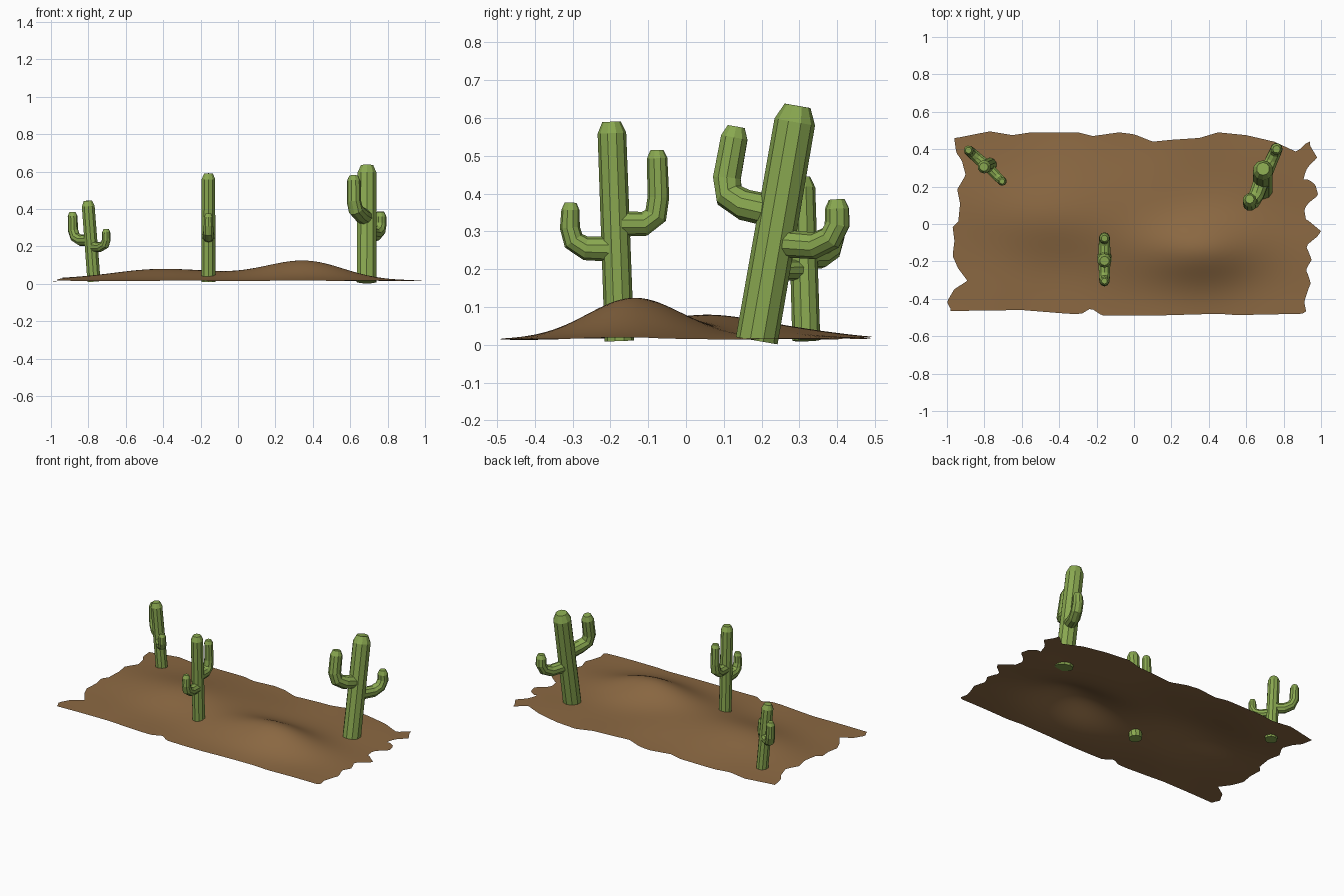
import bpy, bmesh, math
from mathutils import Vector

if "Cube" in bpy.data.objects:
    bpy.data.objects.remove(bpy.data.objects["Cube"])


def material(name, color):
    m = bpy.data.materials.new(name)
    m.diffuse_color = (*color, 1)
    m.use_nodes = True
    m.node_tree.nodes["Principled BSDF"].inputs["Base Color"].default_value = m.diffuse_color
    return m


GREEN = material("cactus_green", (0.25, 0.39, 0.08))
SAND = material("sand_brown", (0.26, 0.14, 0.055))


def make_object(name, bm, mat):
    bmesh.ops.recalc_face_normals(bm, faces=bm.faces[:])
    me = bpy.data.meshes.new(name)
    bm.to_mesh(me)
    bm.free()
    me.materials.append(mat)
    ob = bpy.data.objects.new(name, me)
    bpy.context.collection.objects.link(ob)
    return ob


def tube(bm, points, r0, r1, sides=10):
    """Faceted tube along points, with a chamfered tip."""
    pts = [Vector(p) for p in points]
    end_dir = (pts[-1] - pts[-2]).normalized()
    pts.insert(-1, pts[-1] - end_dir * r1 * 0.8)
    n = len(pts)
    ref = Vector((1, 0, 0)) if abs(end_dir.z) > 0.5 else Vector((0, 0, 1))
    # a bent arm lies in one plane, so its normal is a steady frame axis
    bend = (pts[1] - pts[0]).cross(pts[-1] - pts[0])
    if bend.length > 1e-4:
        ref = bend.normalized()
    rings = []
    for i, p in enumerate(pts):
        t = (pts[min(i + 1, n - 1)] - pts[max(i - 1, 0)]).normalized()
        a = (ref - t * ref.dot(t)).normalized()
        b = t.cross(a)
        r = r0 + (r1 - r0) * i / (n - 2) if i < n - 1 else r1 * 0.64
        ring = []
        for k in range(sides):
            ang = 2 * math.pi * (k + 0.5) / sides
            ring.append(bm.verts.new(p + a * r * math.cos(ang) + b * r * math.sin(ang)))
        rings.append(ring)
    for lo, hi in zip(rings, rings[1:]):
        for k in range(sides):
            j = (k + 1) % sides
            bm.faces.new((lo[k], lo[j], hi[j], hi[k]))
    bm.faces.new(rings[0][::-1])
    bm.faces.new(rings[-1])


def cactus(name, trunk, radius, arms):
    parts = [("trunk", trunk, radius, radius * 0.97)]
    parts += [("arm_%d" % (i + 1), *arm) for i, arm in enumerate(arms)]
    for part, path, r0, r1 in parts:
        bm = bmesh.new()
        tube(bm, path, r0, r1)
        make_object(name + "_" + part, bm, GREEN)


# Left cactus
cactus("left_cactus", [(-.77, .318, .012), (-.803, .305, .444)], .037, [
    ([(-.788, .31, .232), (-.84, .355, .232), (-.87, .382, .25), (-.882, .392, .285),
      (-.885, .394, .383)], .032, .026),
    ([(-.785, .31, .198), (-.735, .258, .197), (-.712, .237, .21), (-.704, .228, .235),
      (-.705, .228, .293)], .028, .022)])

# Middle cactus
cactus("middle_cactus", [(-.158, -.176, .01), (-.158, -.197, .59)], .039, [
    ([(-.158, -.18, .32), (-.158, -.11, .32), (-.158, -.08, .342), (-.158, -.073, .39),
      (-.158, -.077, .515)], .034, .027),
    ([(-.158, -.18, .253), (-.158, -.265, .255), (-.158, -.297, .275), (-.158, -.307, .31),
      (-.158, -.305, .376)], .034, .024)])

# Right cactus, the largest, leaning back
cactus("right_cactus", [(.688, .187, .011), (.69, .295, .632)], .056, [
    ([(.688, .245, .35), (.655, .155, .37), (.63, .115, .395), (.62, .108, .44),
      (.618, .133, .577)], .043, .037),
    ([(.69, .23, .27), (.735, .34, .262), (.755, .383, .283), (.762, .402, .32),
      (.762, .40, .385)], .037, .031)])

# Ragged outline of the sand sheet: (position along edge, edge coordinate)
BACK = [(-.95, .46), (-.85, .48), (-.77, .495), (-.65, .475), (-.55, .49), (-.3, .49),
        (-.22, .47), (-.08, .49), (0, .48), (.1, .44), (.2, .45), (.35, .46), (.45, .49),
        (.6, .475), (.75, .44), (.87, .385), (.93, .44)]
FRONT = [(-.97, -.465), (-.6, -.46), (-.35, -.48), (-.28, -.48), (-.23, -.45), (-.17, -.49),
         (.1, -.49), (.45, -.48), (.55, -.487), (.9, -.48), (.93, -.46)]
LEFT = [(-.47, -.98), (-.43, -1), (-.36, -.96), (-.32, -.89), (-.25, -.94), (-.18, -.97),
        (-.1, -.96), (-.02, -.97), (0, -.94), (.1, -.93), (.18, -.945), (.25, -.9),
        (.33, -.92), (.38, -.95), (.45, -.96)]
RIGHT = [(-.48, .92), (-.42, .91), (-.33, .945), (-.25, .92), (-.2, .95), (-.12, .92),
         (-.07, .98), (-.04, 1), (.03, .92), (.1, .91), (.16, .985), (.22, .97),
         (.27, .905), (.31, .92), (.37, .98), (.44, .94)]


def lerp(table, t):
    if t <= table[0][0]:
        return table[0][1]
    for (a, va), (b, vb) in zip(table, table[1:]):
        if t <= b:
            return va + (vb - va) * (t - a) / (b - a)
    return table[-1][1]


# Dunes: centre x, centre y, width x, width y, height
DUNES = [(.36, -.14, .3, .17, .098), (-.4, .03, .4, .2, .04), (-.35, .18, .6, .26, .028),
         (.05, -.1, .4, .2, .018)]


def height(x, y):
    z = .015 + .002 * math.sin(9 * x + 4 * y) * math.sin(11 * y - 3 * x)
    for cx, cy, wx, wy, h in DUNES:
        z += h * math.exp(-((x - cx) / wx) ** 2 - ((y - cy) / wy) ** 2)
    return z


# Sand ground
NX, NY = 100, 64
bm = bmesh.new()
grid = []
for j in range(NY + 1):
    v = j / NY
    y0 = -.48 + .94 * v
    xl, xr = lerp(LEFT, y0), lerp(RIGHT, y0)
    row = []
    for i in range(NX + 1):
        x = xl + (xr - xl) * i / NX
        f, b = lerp(FRONT, x), lerp(BACK, x)
        y = f + (b - f) * v
        row.append(bm.verts.new((x, y, height(x, y))))
    grid.append(row)
for j in range(NY):
    for i in range(NX):
        face = bm.faces.new((grid[j][i], grid[j][i + 1], grid[j + 1][i + 1], grid[j + 1][i]))
        face.smooth = True
ground = make_object("sand_ground", bm, SAND)
if ground.data.polygons[0].normal.z < 0:
    ground.data.flip_normals()
